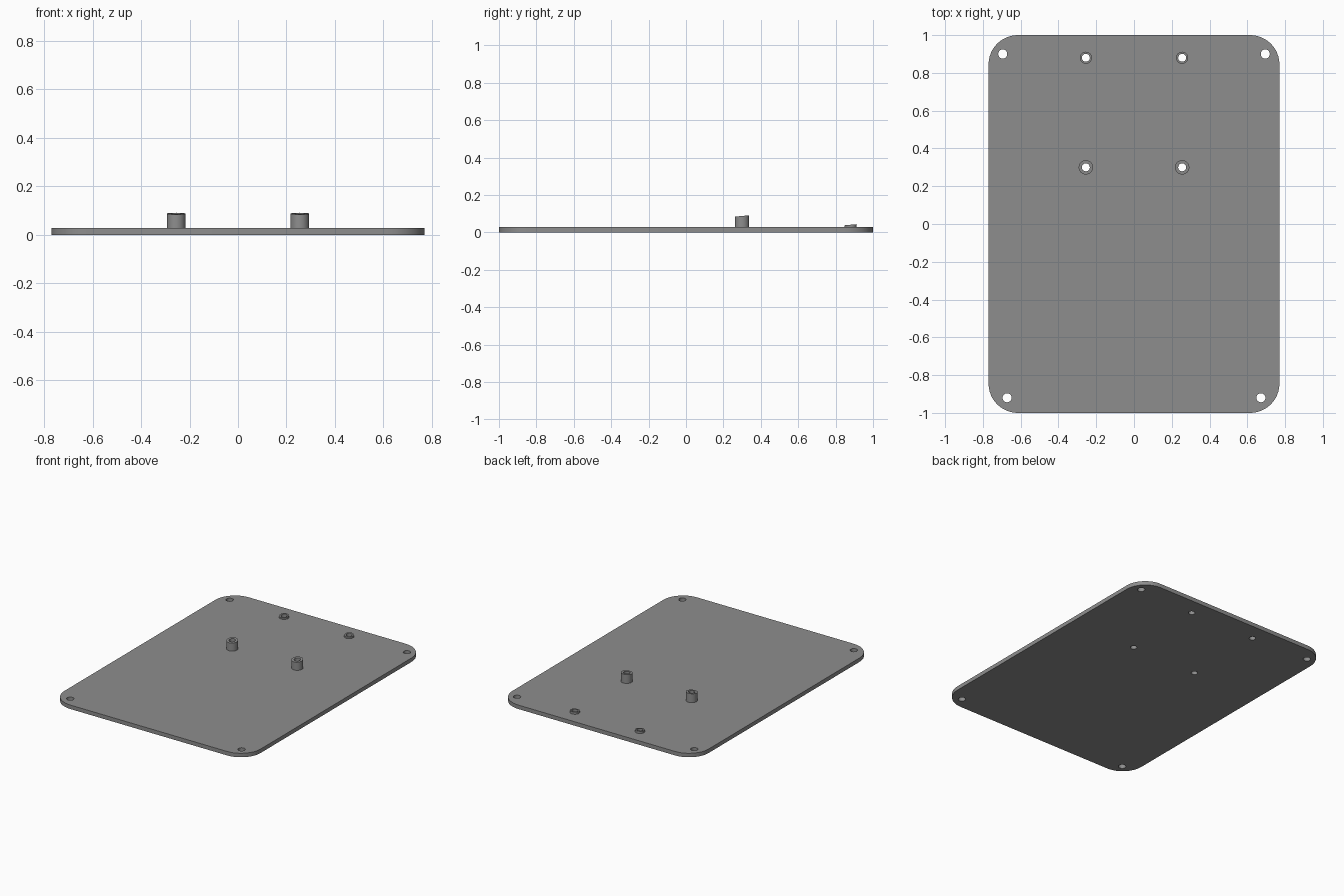
import bpy, bmesh, math

if "Cube" in bpy.data.objects:
    bpy.data.objects.remove(bpy.data.objects["Cube"])

T = 0.028                                   # plate thickness
POSTS = [("tall_standoff", 0.30, 0.038, 0.088), ("short_standoff", 0.88, 0.032, 0.041)]
HOLE = 0.021                                # bore of the standoffs

grey = bpy.data.materials.new("grey")
grey.diffuse_color = (0.27, 0.27, 0.27, 1)
grey.use_nodes = True
grey.node_tree.nodes["Principled BSDF"].inputs["Base Color"].default_value = grey.diffuse_color


def circle(cx, cy, r, n=32, a0=0.0, sweep=2 * math.pi, closed=True):
    steps = n if closed else n + 1
    return [(cx + r * math.cos(a0 + sweep * i / n), cy + r * math.sin(a0 + sweep * i / n))
            for i in range(steps)]


def smooth(ob):
    bpy.ops.object.select_all(action='DESELECT')
    ob.select_set(True)
    bpy.context.view_layer.objects.active = ob
    bpy.ops.object.shade_smooth_by_angle(angle=math.radians(30))


# Base plate: rounded outline with drilled holes, filled and extruded
W, L, R = 0.77, 1.0, 0.155
outline = []
for i, (sx, sy) in enumerate([(1, 1), (-1, 1), (-1, -1), (1, -1)]):
    outline += circle(sx * (W - R), sy * (L - R), R, 12, i * math.pi / 2, math.pi / 2, False)
loops = [outline]
for s in (-1, 1):
    loops += [circle(s * 0.695, 0.90, 0.024), circle(s * 0.672, -0.92, 0.024)]
    loops += [circle(s * 0.255, y, HOLE) for _, y, _, _ in POSTS]

curve = bpy.data.curves.new("base_plate", 'CURVE')
curve.dimensions = '2D'
curve.fill_mode = 'BOTH'
curve.extrude = T / 2
for pts in loops:
    sp = curve.splines.new('POLY')
    sp.points.add(len(pts) - 1)
    for p, (x, y) in zip(sp.points, pts):
        p.co = (x, y, 0, 1)
    sp.use_cyclic_u = True
plate = bpy.data.objects.new("base_plate", curve)
plate.location.z = T / 2
bpy.context.collection.objects.link(plate)
curve.materials.append(grey)
bpy.context.view_layer.objects.active = plate
plate.select_set(True)
bpy.ops.object.convert(target='MESH')
plate = bpy.context.object
bm = bmesh.new()
bm.from_mesh(plate.data)
bmesh.ops.remove_doubles(bm, verts=bm.verts, dist=1e-5)
bmesh.ops.recalc_face_normals(bm, faces=bm.faces)
bm.to_mesh(plate.data)
bm.free()
smooth(plate)


# Standoffs: tubes on the plate with slightly slanted tops
def standoff(name, x, y, r, top, slope=0.09):
    bm = bmesh.new()
    rings = []
    for rad, up in ((r, False), (r, True), (HOLE, True), (HOLE, False)):
        rings.append([bm.verts.new((px, py, top + slope * (py - y) if up else T))
                      for px, py in circle(x, y, rad)])
    for a, b in zip(rings, rings[1:]):
        for i in range(len(a)):
            j = (i + 1) % len(a)
            bm.faces.new((a[i], a[j], b[j], b[i]))
    me = bpy.data.meshes.new(name)
    bm.to_mesh(me)
    bm.free()
    me.materials.append(grey)
    ob = bpy.data.objects.new(name, me)
    bpy.context.collection.objects.link(ob)
    smooth(ob)


for name, y, r, top in POSTS:
    for side, s in (("left", -1), ("right", 1)):
        standoff(f"{name}_{side}", s * 0.255, y, r, top)
